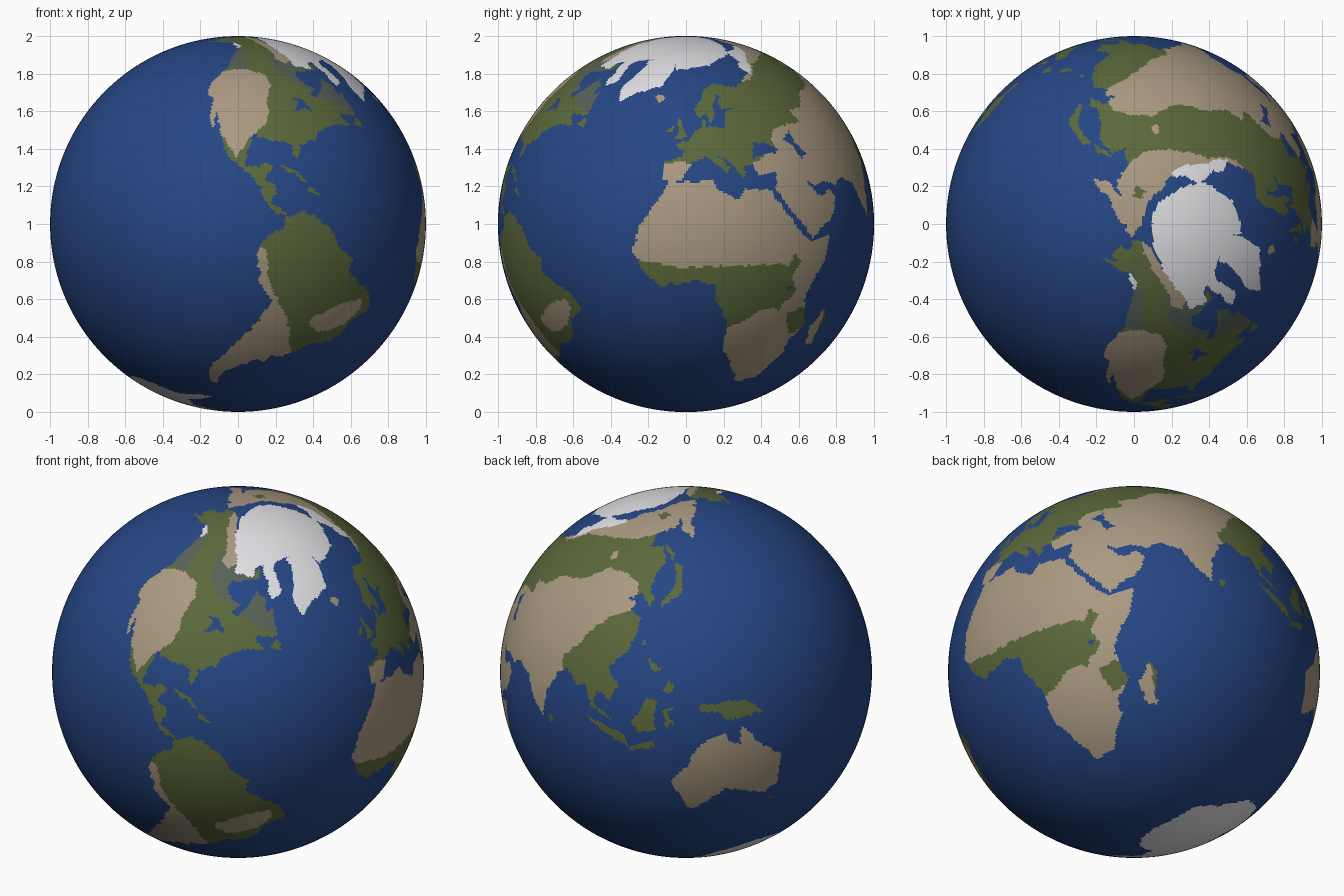
import bpy
import bmesh
import math
from mathutils import Matrix, Vector, noise

default_cube = bpy.data.objects.get("Cube")
if default_cube:
    bpy.data.objects.remove(default_cube, do_unlink=True)

AXIAL_TILT = math.radians(23.4)
COAST_ROUGHNESS = 0.7

# Flat colours, in material slot order
palette = {
    "ocean_blue": (0.019, 0.062, 0.235),
    "forest_green": (0.105, 0.14, 0.043),
    "desert_tan": (0.40, 0.32, 0.22),
    "ice_white": (0.75, 0.75, 0.78),
    "tundra_grey": (0.095, 0.12, 0.095),
}
OCEAN, FOREST, DESERT, ICE, TUNDRA = range(len(palette))


def make_material(name, colour):
    material = bpy.data.materials.new(name)
    material.use_nodes = True
    rgba = (*colour, 1)
    material.diffuse_color = rgba
    shader = next(node for node in material.node_tree.nodes if node.type == "BSDF_PRINCIPLED")
    shader.inputs["Base Color"].default_value = rgba
    shader.inputs["Roughness"].default_value = 0.9
    return material


class Region:
    """A closed outline in whole degrees of longitude and latitude."""

    def __init__(self, colour, outline):
        self.colour = colour
        self.edges = list(zip(outline, outline[1:] + outline[:1]))
        longitudes, latitudes = zip(*outline)
        self.west, self.east = min(longitudes), max(longitudes)
        self.south, self.north = min(latitudes), max(latitudes)

    def contains(self, lon, lat):
        if not (self.west <= lon <= self.east and self.south <= lat <= self.north):
            return False
        inside = False
        for (lon_a, lat_a), (lon_b, lat_b) in self.edges:
            if (lat_a > lat) != (lat_b > lat):
                crossing = lon_a + (lat - lat_a) * (lon_b - lon_a) / (lat_b - lat_a)
                inside ^= lon < crossing
        return inside


coasts, climates, waters, ice_sheets = [], [], [], []


def coast(colour, *outline):
    coasts.append(Region(colour, outline))


def climate(colour, *outline):
    climates.append(Region(colour, outline))


def water(*outline):
    waters.append(Region(OCEAN, outline))


def ice_sheet(*outline):
    ice_sheets.append(Region(ICE, outline))


# North America
coast(FOREST, (-166, 68), (-157, 71), (-128, 70), (-115, 68), (-95, 68), (-86, 69), (-82, 67),
      (-87, 64), (-94, 60), (-93, 57), (-82, 55), (-82, 52), (-79, 52), (-77, 57), (-78, 62),
      (-70, 61), (-66, 58), (-64, 60), (-61, 56), (-56, 52), (-60, 50), (-66, 50), (-65, 48),
      (-61, 46), (-66, 44), (-70, 43), (-75, 39), (-76, 35), (-81, 31), (-80, 26), (-82, 27),
      (-84, 30), (-90, 29), (-97, 28), (-97, 22), (-95, 18), (-91, 19), (-90, 21), (-87, 21),
      (-88, 16), (-83, 15), (-83, 10), (-77, 9), (-80, 7), (-85, 10), (-88, 13), (-94, 16),
      (-102, 18), (-106, 22), (-109, 26), (-114, 31), (-110, 23), (-115, 29), (-118, 34),
      (-121, 35), (-124, 40), (-124, 48), (-133, 57), (-140, 60), (-147, 61), (-152, 59),
      (-163, 55), (-157, 59), (-162, 59), (-166, 62), (-161, 64), (-168, 66))
# South America
coast(FOREST, (-77, 8), (-72, 12), (-62, 10), (-57, 6), (-51, 4), (-50, 0), (-44, -2), (-39, -3),
      (-35, -6), (-35, -9), (-39, -13), (-39, -18), (-41, -22), (-48, -26), (-53, -33),
      (-58, -35), (-57, -38), (-62, -39), (-66, -45), (-69, -51), (-65, -55), (-70, -55),
      (-75, -51), (-75, -46), (-73, -37), (-71, -30), (-70, -18), (-76, -14), (-81, -6),
      (-80, 1), (-77, 4))
# Africa
coast(FOREST, (-6, 36), (10, 37), (11, 34), (19, 30), (22, 33), (32, 31), (33, 28), (37, 21),
      (40, 15), (43, 12), (51, 12), (48, 5), (41, -2), (39, -7), (41, -15), (35, -20), (35, -24),
      (32, -28), (27, -34), (19, -35), (12, -18), (13, -9), (9, -1), (9, 4), (4, 6), (-8, 4),
      (-13, 8), (-17, 14), (-16, 20), (-13, 27), (-9, 32))
# Europe
coast(FOREST, (-9, 37), (-9, 43), (-2, 44), (-1, 46), (-5, 48), (1, 50), (5, 53), (8, 54),
      (8, 57), (11, 56), (11, 54), (20, 54), (24, 59), (30, 60), (22, 60), (21, 63), (25, 65),
      (22, 66), (17, 62), (18, 60), (14, 55), (11, 59), (7, 58), (5, 61), (14, 68), (25, 71),
      (41, 67), (34, 66), (44, 67), (60, 69), (60, 40), (27, 40), (23, 40), (24, 38), (22, 36),
      (19, 41), (13, 45), (18, 40), (16, 38), (12, 42), (9, 44), (3, 43), (0, 39), (-2, 37),
      (-6, 36))
# Middle East
coast(DESERT, (27, 41), (60, 41), (60, 25), (57, 27), (51, 28), (48, 30), (50, 26), (52, 24),
      (56, 25), (59, 22), (55, 17), (44, 13), (39, 21), (35, 28), (34, 31), (36, 36), (28, 36))
# Asia
coast(FOREST, (60, 69), (68, 69), (70, 73), (80, 73), (87, 75), (103, 78), (113, 74), (130, 71),
      (140, 72), (160, 70), (180, 69), (180, 63), (170, 60), (163, 58), (162, 55), (157, 51),
      (156, 57), (163, 62), (155, 59), (142, 59), (135, 55), (141, 53), (140, 48), (132, 43),
      (128, 39), (129, 35), (126, 34), (125, 39), (118, 39), (122, 37), (119, 35), (122, 31),
      (120, 27), (114, 22), (106, 19), (109, 13), (105, 9), (101, 13), (99, 10), (104, 2),
      (98, 9), (97, 16), (94, 16), (91, 22), (87, 21), (80, 15), (77, 8), (73, 16), (72, 21),
      (67, 25), (60, 25))
coast(DESERT, (-180, 69), (-170, 66), (-175, 64), (-180, 65))
# Australia and Tasmania
coast(DESERT, (114, -22), (122, -18), (126, -14), (130, -12), (137, -12), (136, -15), (140, -17),
      (142, -11), (146, -19), (153, -26), (150, -37), (144, -38), (138, -35), (131, -31),
      (124, -33), (118, -35), (115, -34))
coast(FOREST, (145, -41), (148, -41), (147, -43))
# Antarctica
coast(ICE, (-180, -78), (-155, -77), (-130, -74), (-100, -73), (-75, -72), (-63, -65), (-57, -64),
      (-62, -74), (-40, -78), (-20, -73), (0, -70), (30, -69), (55, -66), (80, -68), (110, -66),
      (140, -67), (165, -71), (165, -78), (180, -78), (180, -90), (-180, -90))
# Atlantic islands: Britain, Ireland, Iceland, Newfoundland, Cuba, Hispaniola
coast(FOREST, (-5, 50), (1, 51), (0, 53), (-2, 57), (-5, 58), (-3, 54))
coast(FOREST, (-10, 52), (-6, 52), (-6, 55), (-9, 54))
coast(DESERT, (-24, 65), (-18, 63), (-14, 65), (-17, 66), (-22, 66))
coast(FOREST, (-59, 48), (-56, 51), (-53, 47))
coast(FOREST, (-85, 22), (-80, 23), (-74, 20), (-78, 21))
coast(FOREST, (-74, 18), (-73, 20), (-68, 18))
# Indian Ocean islands: Madagascar, Sri Lanka
coast(DESERT, (44, -17), (49, -12), (50, -16), (47, -25), (44, -24))
coast(FOREST, (80, 9), (82, 7), (80, 6))
# Pacific islands: Japan, Sakhalin, Taiwan, Philippines
coast(FOREST, (130, 32), (140, 35), (142, 40), (145, 43), (142, 45), (140, 41), (137, 37), (131, 34))
coast(FOREST, (142, 46), (144, 49), (143, 54), (142, 53))
coast(FOREST, (120, 23), (122, 25), (121, 22))
coast(FOREST, (120, 16), (121, 18), (122, 17), (124, 13), (121, 14))
coast(FOREST, (122, 7), (125, 10), (126, 7), (125, 6))
# Borneo, Sumatra, Java, Sulawesi, New Guinea
coast(FOREST, (109, 1), (113, 3), (117, 7), (119, 5), (117, 0), (116, -4), (110, -3))
coast(FOREST, (95, 6), (98, 4), (104, -1), (106, -3), (105, -6), (101, -2))
coast(FOREST, (105, -6), (114, -7), (114, -9), (106, -8))
coast(FOREST, (119, -5), (120, 1), (125, 2), (121, 0), (123, -4), (121, -3))
coast(FOREST, (131, -1), (138, -2), (145, -4), (151, -10), (143, -9), (138, -8), (137, -5), (132, -3))

# Inland seas and lakes: Black Sea, Caspian, Great Lakes, Lake Victoria
water((28, 42), (31, 46), (37, 46), (41, 42), (35, 42))
water((47, 45), (52, 46), (51, 42), (54, 38), (50, 37), (49, 41))
water((-91, 47), (-85, 48), (-80, 45), (-84, 45), (-87, 42), (-87, 46))
water((32, 0), (34, 0), (33, -2))

# Grey tundra of Canada
climate(TUNDRA, (-133, 58), (-128, 49), (-121, 49), (-117, 52), (-124, 56), (-130, 60), (-150, 63),
        (-150, 59))
climate(TUNDRA, (-119, 65), (-112, 60), (-104, 56), (-92, 54), (-70, 52), (-56, 52), (-60, 63),
        (-80, 64), (-95, 68), (-110, 67))
# Dry lands of the Americas
climate(DESERT, (-170, 68), (-141, 68), (-125, 67), (-117, 65), (-108, 62), (-103, 62), (-105, 72),
        (-170, 72))
climate(DESERT, (-126, 42), (-121, 49), (-116, 51), (-108, 52), (-102, 49), (-99, 42), (-95, 35),
        (-98, 26), (-99, 19), (-105, 23), (-118, 22))
climate(DESERT, (-84, -2), (-79, -4), (-74, -12), (-68, -17), (-62, -21), (-56, -27), (-51, -32),
        (-50, -58), (-72, -56), (-84, -30))
climate(DESERT, (-54, -17), (-46, -9), (-40, -6), (-38, -9), (-41, -16), (-48, -21), (-54, -20))
# Sahara, East and South Africa, Iberia
climate(DESERT, (-20, 13), (-3, 10), (9, 10), (24, 9), (34, 7), (36, 10), (38, 7), (34, 3), (36, -2),
        (30, -7), (24, -6), (13, -11), (5, -12), (5, -40), (40, -40), (60, -10), (60, 36),
        (12, 36), (12, 38), (-20, 36))
climate(FOREST, (33, -9), (39, -8), (42, -15), (35, -18), (34, -14))
climate(FOREST, (49, -11), (52, -15), (48, -26), (48, -18))
climate(DESERT, (-10, 35), (-10, 42), (-2, 43), (2, 42), (2, 36))
# Dry interior of Asia and its northern coast
climate(DESERT, (26, 35), (27, 40), (41, 43), (40, 46), (46, 49), (62, 47), (62, 52), (71, 50),
        (83, 53), (91, 51), (100, 50), (112, 52), (120, 48), (124, 43), (122, 35), (110, 34),
        (103, 32), (96, 28), (90, 26), (89, 20), (78, 5), (60, 10), (45, 10))
climate(DESERT, (50, 68), (66, 67), (85, 70), (108, 66), (126, 61), (138, 59), (150, 58), (150, 50),
        (180, 50), (180, 73), (100, 79), (50, 73))
climate(FOREST, (152, 65), (160, 65), (158, 68), (153, 68))
climate(DESERT, (112, 55), (117, 55), (117, 58), (113, 58))
# Frozen capes of Siberia and glaciers of Alaska
climate(ICE, (66, 68), (72, 74), (103, 79), (125, 73), (125, 70), (105, 71), (85, 71))
climate(ICE, (-147, 62), (-138, 61), (-136, 59), (-146, 60))

# Polar pack ice, Greenland and Baffin Island
ice_sheet((-180, 72), (-141, 71), (-122, 69), (-108, 67), (-98, 63), (-86, 66), (-90, 70), (-80, 73),
          (-74, 78), (-60, 82), (-20, 81), (-14, 78), (0, 79), (30, 79), (60, 80), (86, 78),
          (115, 77), (143, 75), (170, 72), (180, 72), (180, 90), (-180, 90))
ice_sheet((-73, 78), (-60, 82), (-30, 83), (-18, 80), (-20, 74), (-22, 70), (-38, 65), (-44, 60),
          (-50, 62), (-54, 68), (-55, 72), (-60, 76))
ice_sheet((-90, 73), (-80, 74), (-70, 70), (-62, 66), (-66, 62), (-72, 64), (-74, 67), (-86, 70))


def surface_colour(centre):
    """Choose the material slot for a point, with slightly ragged coasts."""
    direction = centre.normalized()
    wobble = noise.noise_vector(direction * 25) * COAST_ROUGHNESS
    lat = math.degrees(math.asin(direction.z)) + wobble.x
    stretch = max(math.cos(math.radians(lat)), 0.2)
    lon = math.degrees(math.atan2(direction.y, direction.x)) + wobble.y / stretch
    lon, lat = max(-179.9, min(179.9, lon)), max(-89.9, min(89.9, lat))
    if any(sheet.contains(lon, lat) for sheet in ice_sheets):
        return ICE
    land = next((region for region in coasts if region.contains(lon, lat)), None)
    if land is None or any(lake.contains(lon, lat) for lake in waters):
        return OCEAN
    zones = [zone.colour for zone in climates if zone.contains(lon, lat)]
    return zones[-1] if zones else land.colour


# Globe: a fine sphere, coloured by region, then leaned over on its axis
globe_mesh = bpy.data.meshes.new("globe")
for material_name, material_colour in palette.items():
    globe_mesh.materials.append(make_material(material_name, material_colour))
bm = bmesh.new()
bmesh.ops.create_uvsphere(bm, u_segments=480, v_segments=240, radius=1)
for face in bm.faces:
    face.smooth = True
    face.material_index = surface_colour(face.calc_center_median())
placement = Matrix.Translation(Vector((0, 0, 1))) @ Matrix.Rotation(AXIAL_TILT, 4, "Y")
bm.transform(placement)
bm.to_mesh(globe_mesh)
bm.free()
globe = bpy.data.objects.new("globe", globe_mesh)
bpy.context.collection.objects.link(globe)
